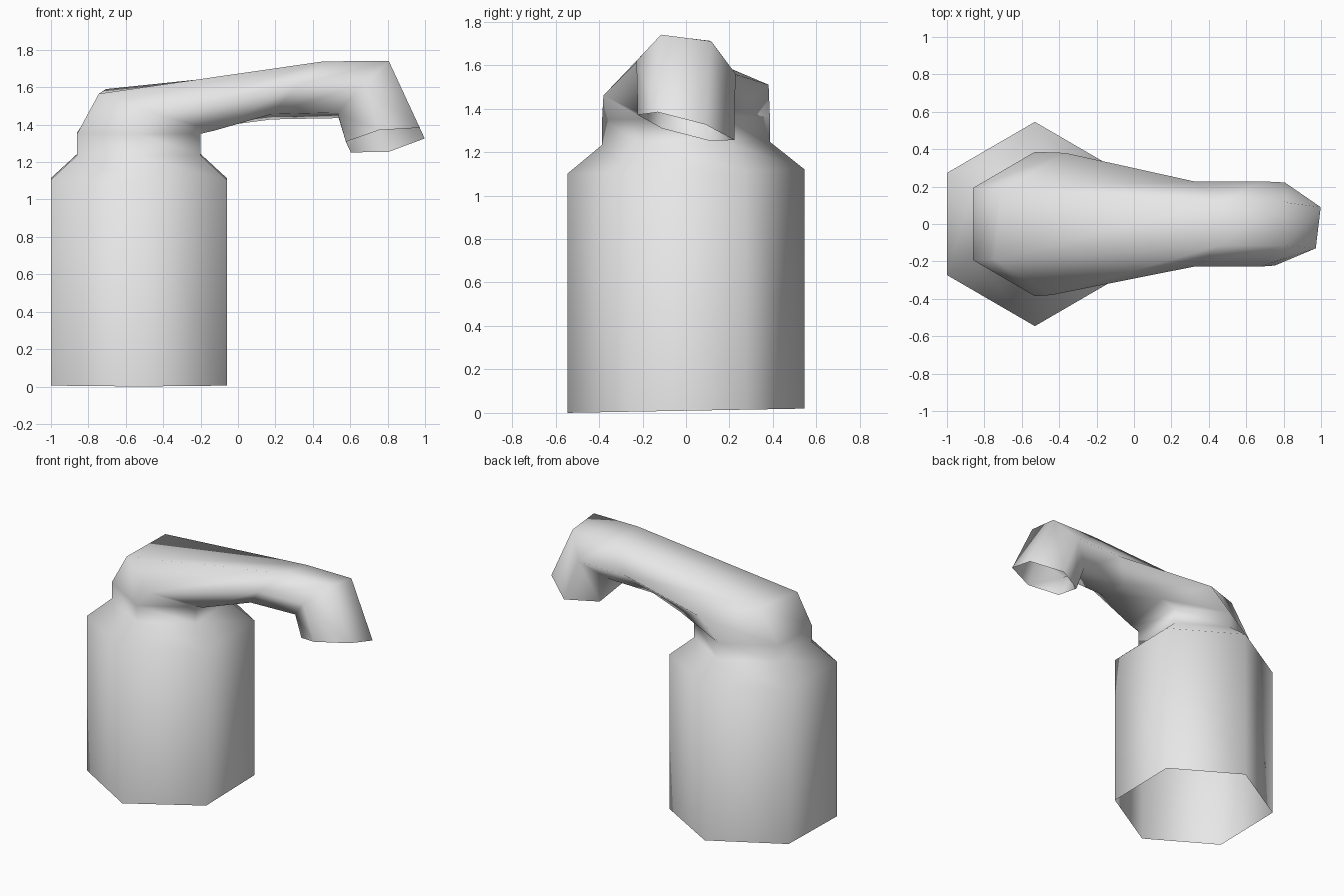
import bpy
import bmesh

cube = bpy.data.objects.get("Cube")
if cube:
    bpy.data.objects.remove(cube, do_unlink=True)

grey = bpy.data.materials.new("plain grey")
grey.use_nodes = True
colour = (0.8, 0.8, 0.8, 1)
grey.diffuse_color = colour
grey.node_tree.nodes["Principled BSDF"].inputs["Base Color"].default_value = colour


def add_ring(bm, outer, side, inner, tilt=0.0, skew=0.0):
    """Six-sided ring from three (x, half width, z) stations, tilted and skewed across y."""
    around = [(outer, -1), (outer, 1), (side, 1), (inner, 1), (inner, -1), (side, -1)]
    return [bm.verts.new((x + skew * s * w, s * w, z + tilt * s * w))
            for (x, w, z), s in around]


def add_upright_ring(bm, radius_x, radius_y, z):
    """Level hexagon around the axis of the body."""
    mid = -0.53
    return add_ring(bm, (mid - radius_x, radius_y / 2, z), (mid, radius_y, z),
                    (mid + radius_x, radius_y / 2, z), tilt=0.018)


bm = bmesh.new()
rings = [
    # body
    add_upright_ring(bm, 0.47, 0.546, 0.01),
    add_upright_ring(bm, 0.47, 0.546, 1.11),
    # neck
    add_upright_ring(bm, 0.33, 0.386, 1.24),
    add_upright_ring(bm, 0.33, 0.386, 1.355),
    # head, where the neck turns into the arm
    add_ring(bm, (-0.725, 0.19, 1.578), (-0.405, 0.38, 1.485), (-0.11, 0.19, 1.38),
             tilt=0.065, skew=0.1),
    # arm
    add_ring(bm, (0.46, 0.115, 1.725), (0.32, 0.228, 1.585), (0.18, 0.115, 1.442),
             tilt=-0.12),
    # elbow
    add_ring(bm, (0.81, 0.115, 1.725), (0.68, 0.228, 1.59), (0.535, 0.115, 1.45),
             tilt=-0.13, skew=0.03),
    # open spout tip
    add_ring(bm, (0.985, 0.11, 1.355), (0.78, 0.222, 1.313), (0.59, 0.11, 1.28),
             tilt=-0.26, skew=0.12),
]
# the spout mouth sits slightly towards the front
for v in rings[-1][:2]:
    v.co.y -= 0.02

# skin between neighbouring rings, both ends left open
for low, high in zip(rings, rings[1:]):
    for i in range(len(low)):
        j = (i + 1) % len(low)
        bm.faces.new((low[i], low[j], high[j], high[i]))
bmesh.ops.recalc_face_normals(bm, faces=bm.faces)
if sum(f.normal.dot(f.calc_center_median() - rings[0][2].co.lerp(rings[1][5].co, 0.5))
       for f in bm.faces if f.calc_center_median().z < 1) < 0:
    bmesh.ops.reverse_faces(bm, faces=bm.faces)

mesh = bpy.data.meshes.new("tap")
bm.to_mesh(mesh)
bm.free()
mesh.materials.append(grey)
mesh.shade_smooth()
tap = bpy.data.objects.new("tap", mesh)
bpy.context.collection.objects.link(tap)
